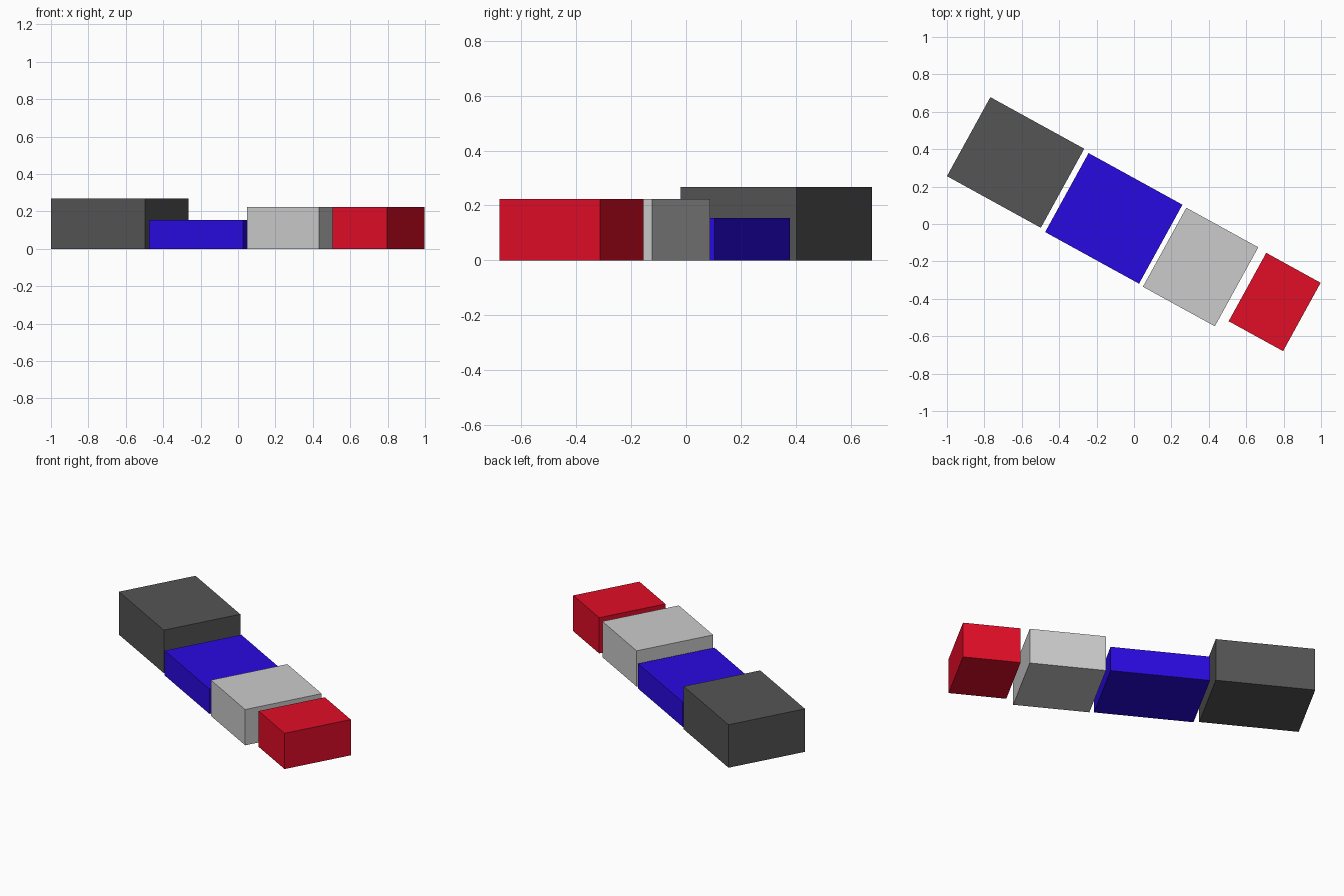
import bpy
from math import radians

if "Cube" in bpy.data.objects:
    bpy.data.objects.remove(bpy.data.objects["Cube"])

ANGLE = radians(-28.8)  # the whole row is turned about z


def block(name, centre, size, colour=None):
    """Rectangular block standing on z = 0, turned along the row."""
    length, width, height = size
    bpy.ops.mesh.primitive_cube_add(
        size=1, location=(centre[0], centre[1], height / 2), rotation=(0, 0, ANGLE))
    ob = bpy.context.object
    ob.name = name
    ob.scale = (length, width, height)
    if colour:
        mat = bpy.data.materials.new(name + "_colour")
        mat.diffuse_color = (*colour, 1)
        mat.use_nodes = True
        mat.node_tree.nodes["Principled BSDF"].inputs["Base Color"].default_value = mat.diffuse_color
        ob.data.materials.append(mat)
    return ob


# Row of four separate blocks, from back left to front right
block("dark_block", (-0.633, 0.329), (0.573, 0.482, 0.268), (0.09, 0.09, 0.09))
block("blue_block", (-0.108, 0.030), (0.573, 0.482, 0.155), (0.022, 0.003, 0.75))
block("grey_block", (0.356, -0.230), (0.439, 0.482, 0.223))
block("red_block", (0.752, -0.417), (0.332, 0.417, 0.223), (0.75, 0.004, 0.02))
